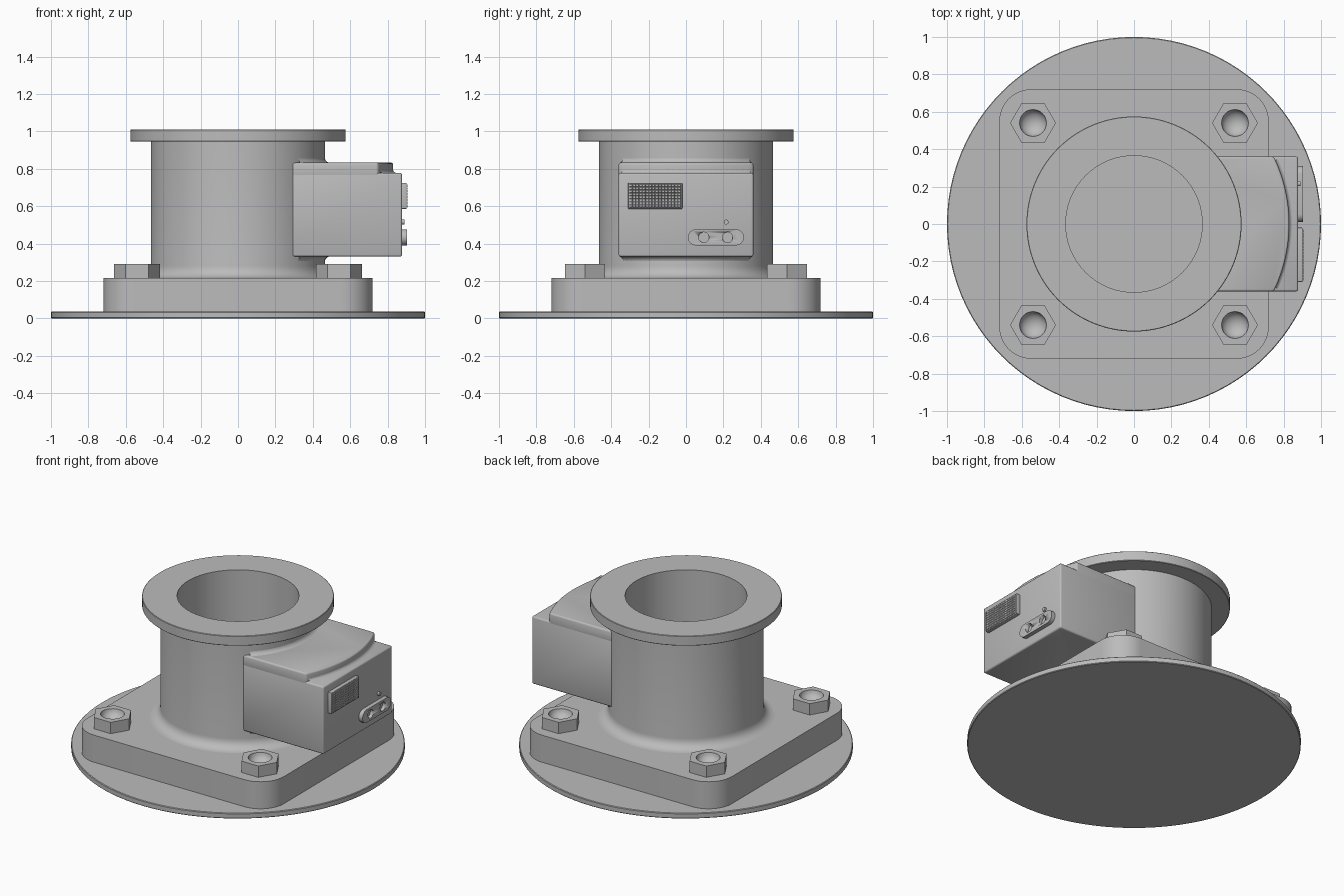
import bpy, bmesh
from math import sin, cos, pi, asin
from mathutils import Matrix

cube = bpy.data.objects.get("Cube")
if cube:
    bpy.data.objects.remove(cube)

grey = bpy.data.materials.new("metal grey")
grey.use_nodes = True
grey.diffuse_color = (0.5, 0.5, 0.5, 1)
grey.node_tree.nodes["Principled BSDF"].inputs["Base Color"].default_value = (0.5, 0.5, 0.5, 1)


def finish(name, bm, bevel=0):
    """Turn a bmesh into a shaded object."""
    bmesh.ops.recalc_face_normals(bm, faces=bm.faces)
    mesh = bpy.data.meshes.new(name)
    bm.to_mesh(mesh)
    bm.free()
    mesh.materials.append(grey)
    ob = bpy.data.objects.new(name, mesh)
    bpy.context.collection.objects.link(ob)
    bpy.ops.object.select_all(action='DESELECT')
    ob.select_set(True)
    bpy.context.view_layer.objects.active = ob
    if bevel:
        mod = ob.modifiers.new("rounded edges", 'BEVEL')
        mod.width, mod.segments = bevel, 3
        mod.limit_method = 'ANGLE'
        bpy.ops.object.modifier_apply(modifier=mod.name)
    bpy.ops.object.shade_smooth_by_angle(angle=0.6)
    return ob


def loft(name, loops, caps=True, closed=True, wrap=False, bevel=0):
    """Skin a series of point loops that all have the same count."""
    bm = bmesh.new()
    rows = [[bm.verts.new(p) for p in loop] for loop in loops]
    n = len(rows[0])
    pairs = list(zip(rows, rows[1:])) + ([(rows[-1], rows[0])] if wrap else [])
    for a, b in pairs:
        for i in range(n if closed else n - 1):
            j = (i + 1) % n
            bm.faces.new((a[i], a[j], b[j], b[i]))
    if caps:
        bm.faces.new(rows[0])
        bm.faces.new(rows[-1])
    return finish(name, bm, bevel)


def arc(r, a0, a1, n=24, cx=0, cy=0):
    return [(cx + r * cos(a0 + (a1 - a0) * i / n), cy + r * sin(a0 + (a1 - a0) * i / n))
            for i in range(n + 1)]


def ring(r, z, n=96, cx=0, cy=0):
    return [(x, y, z) for x, y in arc(r, 0, 2 * pi, n, cx, cy)[:-1]]


def at_z(points, z):
    return [(x, y, z) for x, y in points]


def at_x(points, x):
    return [(x, y, z) for y, z in points]


# Round base disc
loft("base_disc", [ring(0.996, 0), ring(1, 0.004), ring(1, 0.032), ring(0.996, 0.036)])

# Square mounting plate with rounded corners, open in the middle
outline = []
for k in range(4):
    a = k * pi / 2
    sx, sy = (1, 1, -1, -1)[k] if k != 1 else -1, 1 if k < 2 else -1
    sx = 1 if k in (0, 3) else -1
    outline += arc(0.17, a, a + pi / 2, 10, sx * 0.55, sy * 0.55)
inner = [(0.48 * x / (x * x + y * y) ** 0.5, 0.48 * y / (x * x + y * y) ** 0.5) for x, y in outline]
loft("mounting_plate", [at_z(inner, 0.034), at_z(outline, 0.034),
                        at_z(outline, 0.215), at_z(inner, 0.215)], caps=False, wrap=True)

# Pipe body with bore, top flange and a fillet at the foot
profile = [(0.365, 0.034), (0.365, 1.01), (0.572, 1.01), (0.575, 1.007), (0.575, 0.948),
           (0.572, 0.945), (0.465, 0.945)]
profile += [(0.53 - 0.065 * cos(t * pi / 12), 0.28 - 0.065 * sin(t * pi / 12)) for t in range(7)]
profile += [(0.53, 0.034)]
loft("pipe_body", [ring(r, z) for r, z in profile], caps=False, wrap=True)

# Hexagonal bolts with a hollow in each head
for sx in (-1, 1):
    for sy in (-1, 1):
        cx, cy = sx * 0.54, sy * 0.54
        hexagon = []
        for i in range(24):
            a = i * pi / 12
            r = 0.106 / cos((a % (pi / 3)) - pi / 6)
            hexagon.append((cx + r * cos(a), cy + r * sin(a)))
        bowl = [ring(0.072 * cos(t), 0.29 - 0.055 * sin(t), 24, cx, cy)
                for t in (0, 0.3, 0.6, 0.9, 1.2, 1.45)]
        loft("bolt_head", [at_z(hexagon, 0.21), at_z(hexagon, 0.29)] + bowl)


# Control housing, its inner end following the pipe wall
HALF = 0.36
root = arc(0.42, asin(HALF / 0.42), -asin(HALF / 0.42))
box = root + [(0.877, -HALF), (0.877, HALF)]
loft("housing_lower", [at_z(box, 0.33), at_z(box, 0.777)], bevel=0.015)
lid = root + arc(0.83, -asin(HALF / 0.83), asin(HALF / 0.83))
loft("housing_top", [at_z(lid, 0.74), at_z(lid, 0.832)], bevel=0.015)


def fillet(name, r, z, up, half_width, size):
    """Concave strip where a round wall meets a flat face."""
    half = asin(half_width / r)
    rows = []
    for t in range(6):
        a = t * pi / 10
        rows.append(at_z(arc(r + size * (1 - cos(a)), -half, half), z + up * size * (1 - sin(a))))
    loft(name, rows, caps=False, closed=False)


fillet("housing_top_fillet", 0.464, 0.831, 1, 0.335, 0.03)
fillet("housing_bottom_fillet", 0.464, 0.331, -1, 0.335, 0.03)
fillet("housing_step_fillet", 0.829, 0.776, 1, 0.34, 0.022)

# Display with a grid of small raised cells
screen = [(-0.31, 0.585), (-0.02, 0.585), (-0.02, 0.725), (-0.31, 0.725)]
loft("display", [at_x(screen, 0.87), at_x(screen, 0.902)], bevel=0.004)
bm = bmesh.new()
place = (Matrix.Translation((0.9025, -0.165, 0.655)) @ Matrix.Rotation(pi / 2, 4, 'Y')
         @ Matrix.Diagonal((0.063, 0.138, 1, 1)))
bmesh.ops.create_grid(bm, x_segments=8, y_segments=16, size=1, matrix=place)
bmesh.ops.inset_individual(bm, faces=bm.faces[:], thickness=0.003, depth=0.004)
finish("display_cells", bm)

# Button strip with two round sockets, and a small stud above it
strip = arc(0.043, -pi / 2, pi / 2, 12, 0.267, 0.433) + arc(0.043, pi / 2, 3 * pi / 2, 12, 0.053, 0.433)
panel = loft("button_strip", [at_x(strip, 0.865), at_x(strip, 0.904)])
for y in (0.095, 0.222):
    hole = arc(0.028, 0, 2 * pi, 24, y, 0.433)[:-1]
    cutter = loft("socket_cutter", [at_x(hole, 0.882), at_x(hole, 0.95)])
    cutter.hide_render = True
    mod = panel.modifiers.new("socket", 'BOOLEAN')
    mod.operation, mod.object, mod.solver = 'DIFFERENCE', cutter, 'EXACT'
    bpy.context.view_layer.objects.active = panel
    bpy.ops.object.modifier_apply(modifier=mod.name)
    bpy.data.objects.remove(cutter)
stud = arc(0.013, 0, 2 * pi, 16, 0.215, 0.515)[:-1]
loft("stud", [at_x(stud, 0.87), at_x(stud, 0.889)])
